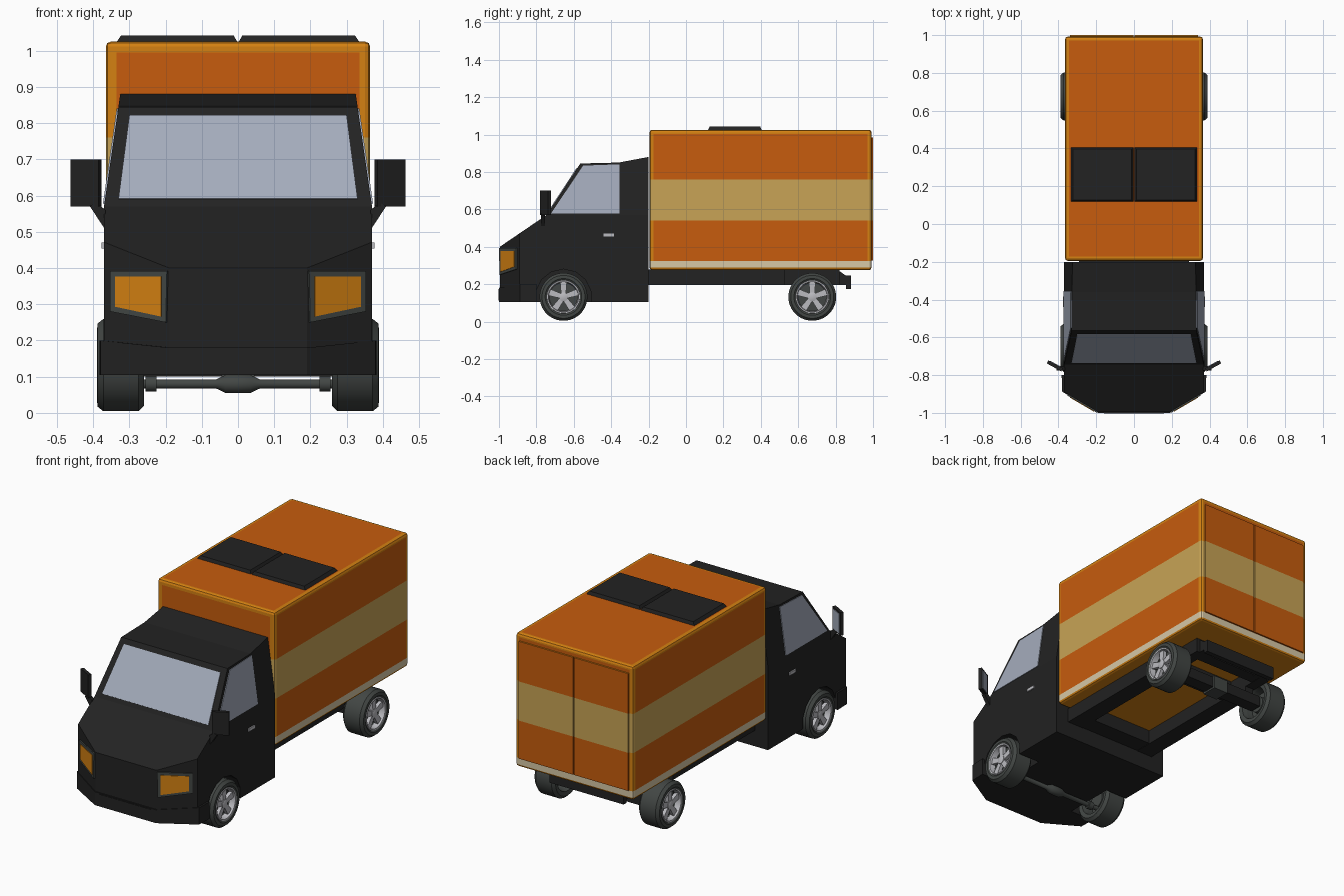
import bpy, bmesh, math
from mathutils import Vector

if "Cube" in bpy.data.objects:
    bpy.data.objects.remove(bpy.data.objects["Cube"])

COLOURS = {
    "orange": (0.57, 0.107, 0.004), "amber": (0.66, 0.22, 0.006), "tan": (0.58, 0.37, 0.092),
    "cream": (0.68, 0.58, 0.38), "black": (0.016, 0.016, 0.016), "glass": (0.37, 0.41, 0.50),
    "dark grey": (0.055, 0.062, 0.058), "silver": (0.50, 0.50, 0.53)}
MATS = {}
for key, rgb in COLOURS.items():
    MATS[key] = bpy.data.materials.new(key)
    MATS[key].diffuse_color = (*rgb, 1)


def finish(name, bm, mats, mirror=False, smooth=False):
    bmesh.ops.recalc_face_normals(bm, faces=bm.faces[:])
    me = bpy.data.meshes.new(name)
    bm.to_mesh(me)
    bm.free()
    for m in mats.split(","):
        me.materials.append(MATS[m])
    ob = bpy.data.objects.new(name, me)
    bpy.context.collection.objects.link(ob)
    if smooth:
        bpy.ops.object.select_all(action='DESELECT')
        ob.select_set(True)
        bpy.context.view_layer.objects.active = ob
        bpy.ops.object.shade_smooth_by_angle(angle=math.radians(35))
    if mirror:
        ob.modifiers.new("mirror", 'MIRROR')
    return ob


def prism_bm(pts, vec):
    bm = bmesh.new()
    face = bm.faces.new([bm.verts.new(p) for p in pts])
    ext = bmesh.ops.extrude_face_region(bm, geom=[face], use_keep_orig=True)
    for v in ext["geom"]:
        if isinstance(v, bmesh.types.BMVert):
            v.co += Vector(vec)
    return bm


def prism(name, pts, vec, mat, mirror=False):
    return finish(name, prism_bm(pts, vec), mat, mirror)


def plate(name, pts, depth, mat, mirror=False):
    """Thin plate raised outward from the cab surface."""
    p = [Vector(q) for q in pts]
    n = (p[1] - p[0]).cross(p[2] - p[0]).normalized()
    if n.dot(p[0] - Vector((0, -0.4, 0.5))) < 0:
        n = -n
    return prism(name, p, n * depth, mat, mirror)


def box(name, lo, hi, mat, mirror=False):
    (a, b, c), (d, e, f) = lo, hi
    return prism(name, [(a, b, c), (d, b, c), (d, e, c), (a, e, c)], (0, 0, f - c), mat, mirror)


def lathe(name, profile, y, z, mat, segs=32, mirror=True, smooth=True):
    """Spin (x, radius) points around a sideways axle line."""
    bm = bmesh.new()
    rings = []
    for i in range(segs):
        a = 2 * math.pi * (i + 0.5) / segs
        rings.append([bm.verts.new((x, y + r * math.cos(a), z + r * math.sin(a))) for x, r in profile])
    for i in range(segs):
        p, q = rings[i], rings[(i + 1) % segs]
        for k in range(len(profile) - 1):
            bm.faces.new((p[k], p[k + 1], q[k + 1], q[k]))
    bmesh.ops.remove_doubles(bm, verts=bm.verts[:], dist=1e-5)
    return finish(name, bm, mat, mirror, smooth)


def cut_levels(bm, levels):
    for h in levels:
        bmesh.ops.bisect_plane(bm, geom=bm.verts[:] + bm.edges[:] + bm.faces[:],
                               plane_co=(0, 0, h), plane_no=(0, 0, 1))


# --- cab body: side profile, sloping sides above the belt, chamfered nose
BELT = 0.57


def half_width(z):
    return 0.37 - max(0, z - BELT) * 0.145


profile = [(-0.995, 0.105), (-0.995, 0.40), (-0.745, BELT), (-0.565, 0.845),
           (-0.36, 0.85), (-0.20, 0.88), (-0.20, 0.105)]
bm = prism_bm([(-0.37, y, z) for y, z in profile], (0.74, 0, 0))
cut_levels(bm, [BELT])
for v in bm.verts:
    v.co.x = math.copysign(half_width(v.co.z), v.co.x)
for s in (-1, 1):
    r = bmesh.ops.bisect_plane(bm, geom=bm.verts[:] + bm.edges[:] + bm.faces[:],
                               plane_co=(s * 0.19, -0.995, 0), plane_no=(s * 0.105, -0.18, 0),
                               clear_outer=True)
    bmesh.ops.holes_fill(bm, edges=[e for e in bm.edges if e.is_boundary])
cab = finish("cab_body", bm, "black")

# wheel wells
wells = lathe("well_cutter", [(0.235, 0), (0.235, 0.15), (0.5, 0.15), (0.5, 0)], -0.655, 0.13,
              "black", segs=14, smooth=False)
wells.hide_render = True
mod = cab.modifiers.new("wells", 'BOOLEAN')
mod.operation, mod.solver, mod.object = 'DIFFERENCE', 'EXACT', wells
bpy.context.view_layer.objects.active = cab
bpy.ops.object.modifier_apply(modifier="wells")
bpy.data.objects.remove(wells)

# --- bumper and number plate panel
bm = prism_bm([(0, -1, 0.105), (0.19, -1, 0.105), (0.38, -0.888, 0.105), (0.383, -0.80, 0.105),
               (0, -0.80, 0.105)], (0, 0, 0.075))
for v in bm.verts:
    if v.co.z > 0.15 and v.co.x > 0.3:
        v.co.z = 0.20
finish("front_bumper", bm, "black", mirror=True)
box("plate_panel", (-0.16, -1.003, 0.113), (0.16, -0.999, 0.175), "black")


# --- windows
def screen(x, z):
    return (x, -0.745 + (z - BELT) * 0.18 / 0.275, z)


plate("windscreen", [screen(-0.33, 0.59), screen(0.33, 0.59), screen(0.30, 0.82), screen(-0.30, 0.82)],
      0.004, "glass")
plate("side_window", [(half_width(z), y, z) for y, z in
                      ((-0.722, 0.577), (-0.355, 0.577), (-0.355, 0.84), (-0.55, 0.833))],
      0.004, "glass", True)


# --- headlights on the nose chamfer
def nose(x, z, out=0.0):
    return (x + 0.5 * out, -0.995 + (x - 0.19) * 0.105 / 0.18 - 0.86 * out, z)


plate("headlight_frame", [nose(0.193, 0.392), nose(0.35, 0.392), nose(0.35, 0.28), nose(0.196, 0.25)],
      0.007, "dark grey", True)
plate("headlight_lens", [nose(x, z, 0.007) for x, z in
                         ((0.208, 0.377), (0.334, 0.377), (0.334, 0.293), (0.208, 0.266))],
      0.003, "amber", True)

# --- door handles and mirrors
box("door_handle", (0.368, -0.44, 0.454), (0.377, -0.385, 0.471), "silver", True)
back = Vector((-0.49, 0.87, 0))
a, b = Vector((0.385, -0.78, 0)), Vector((0.462, -0.738, 0))
up = Vector((0, 0, 1))
prism("mirror_housing", [a + up * 0.57, b + up * 0.57, b + up * 0.70, a + up * 0.70], back * 0.018,
      "black", True)
c, d = a.lerp(b, 0.12) + back * 0.018, a.lerp(b, 0.88) + back * 0.018
prism("mirror_glass", [c + up * 0.58, d + up * 0.58, d + up * 0.69, c + up * 0.69], back * 0.003,
      "glass", True)
prism("mirror_arm", [(0.366, -0.775, 0.505), (0.366, -0.775, 0.56), (0.39, -0.775, 0.58),
                     (0.41, -0.775, 0.572)], (0, 0.022, 0), "black", True)

# --- cargo box: bevelled block, amber frame, striped panels
LEVELS = [0.288, 0.325, 0.54, 0.76]
BOX_MATS = "orange,amber,tan,cream"


def paint(bm):
    """Recolour by height; faces already marked 1 belong to the frame."""
    bm.normal_update()
    for f in bm.faces:
        z = f.calc_center_median().z
        if f.normal.z < -0.5 or z < LEVELS[0]:
            f.material_index = 1
        elif z < LEVELS[1]:
            f.material_index = 3
        elif LEVELS[2] < z < LEVELS[3]:
            f.material_index = 2


bm = prism_bm([(-0.365, -0.195, 0.275), (0.365, -0.195, 0.275), (0.365, 0.992, 0.275),
               (-0.365, 0.992, 0.275)], (0, 0, 0.75))
bmesh.ops.recalc_face_normals(bm, faces=bm.faces[:])
bmesh.ops.bevel(bm, geom=bm.edges[:], offset=0.014, segments=2, profile=0.5, affect='EDGES')
panels = [f for f in bm.faces if f.calc_area() > 0.2]
for f in bm.faces:
    f.material_index = 1
for f in panels:
    f.material_index = 0
bm.normal_update()
for f in panels:
    rim = bmesh.ops.inset_individual(bm, faces=[f], thickness=0.022 if f.normal.y < -0.5 else 0.011)
    for g in rim["faces"]:
        g.material_index = 1
cut_levels(bm, LEVELS)
paint(bm)
finish("cargo_box", bm, BOX_MATS)

# rear doors
bm = prism_bm([(0.003, 0.99, 0.326), (0.34, 0.99, 0.326), (0.34, 0.99, 0.985), (0.003, 0.99, 0.985)],
              (0, 0.01, 0))
cut_levels(bm, LEVELS[2:])
paint(bm)
finish("rear_door", bm, BOX_MATS, mirror=True)

# roof panels with tapered edges
bm = prism_bm([(0.002, 0.118, 1.024), (0.335, 0.118, 1.024), (0.335, 0.405, 1.024), (0.002, 0.405, 1.024)],
              (0, 0, 0.018))
for v in bm.verts:
    if v.co.z > 1.03:
        v.co.x += 0.01 if v.co.x < 0.1 else -0.012
        v.co.y += 0.008 if v.co.y < 0.2 else -0.008
finish("roof_panel", bm, "black", mirror=True)

# --- chassis
box("chassis_rail", (0.19, -0.20, 0.195), (0.29, 0.53, 0.277), "black", True)
box("chassis_rail_rear", (0.19, 0.53, 0.195), (0.25, 0.82, 0.277), "black", True)
for y0, y1 in ((-0.20, -0.10), (0.50, 0.58), (0.75, 0.82)):
    box("cross_member", (-0.19, y0, 0.197), (0.19, y1, 0.277), "black")
prism("bumper_bracket", [(0.15, 0.81, 0.277), (0.15, 0.87, 0.235), (0.15, 0.87, 0.195),
                         (0.15, 0.81, 0.195)], (0.08, 0, 0), "black", True)
box("rear_bumper", (-0.23, 0.855, 0.175), (0.23, 0.882, 0.245), "black")

# --- axles
lathe("front_axle", [(0, 0.026), (0.035, 0.025), (0.06, 0.013), (0.225, 0.013), (0.225, 0.022),
                     (0.255, 0.022), (0.255, 0.013), (0.30, 0.013)], -0.655, 0.08, "dark grey", segs=16)
box("rear_axle", (-0.28, 0.64, 0.10), (0.28, 0.71, 0.16), "black")
box("rear_spring_mount", (0.19, 0.65, 0.15), (0.24, 0.70, 0.20), "black", True)
box("differential", (-0.045, 0.63, 0.09), (0.045, 0.72, 0.165), "dark grey")

# --- wheels
ZC = 0.132
for where, y in (("front", -0.655), ("rear", 0.675)):
    lathe(where + "_tyre", [(0.29, 0.084), (0.264, 0.09), (0.26, 0.113), (0.275, 0.128), (0.372, 0.128),
                            (0.388, 0.115), (0.389, 0.098), (0.382, 0.088)], y, ZC, "dark grey")
    lathe(where + "_wheel_well", [(0.382, 0.084), (0.345, 0.08), (0.345, 0)], y, ZC, "dark grey")
    lathe(where + "_inner_hub", [(0.29, 0.084), (0.325, 0.08), (0.325, 0.045), (0.29, 0.045), (0.29, 0)],
          y, ZC, "dark grey")
    lathe(where + "_rim", [(0.38, 0.09), (0.387, 0.088), (0.386, 0.081), (0.355, 0.076)], y, ZC, "silver")
    lathe(where + "_hub_cap", [(0.345, 0.024), (0.378, 0.024), (0.382, 0.012), (0.382, 0)], y, ZC,
          "silver", segs=16)
    for i in range(5):
        t = math.pi / 2 + i * 2 * math.pi / 5
        rad, tan = Vector((0, math.cos(t), math.sin(t))), Vector((0, -math.sin(t), math.cos(t)))
        mid = Vector((0.355, y, ZC))
        prism(where + "_spoke", [mid + rad * r + tan * w for r, w in
                                 ((0.015, -0.013), (0.08, -0.018), (0.08, 0.018), (0.015, 0.013))],
              (0.02, 0, 0), "silver", True)

for m in bpy.data.materials:
    if m.users and not m.is_grease_pencil:
        m.use_nodes = True
        m.node_tree.nodes["Principled BSDF"].inputs["Base Color"].default_value = m.diffuse_color
